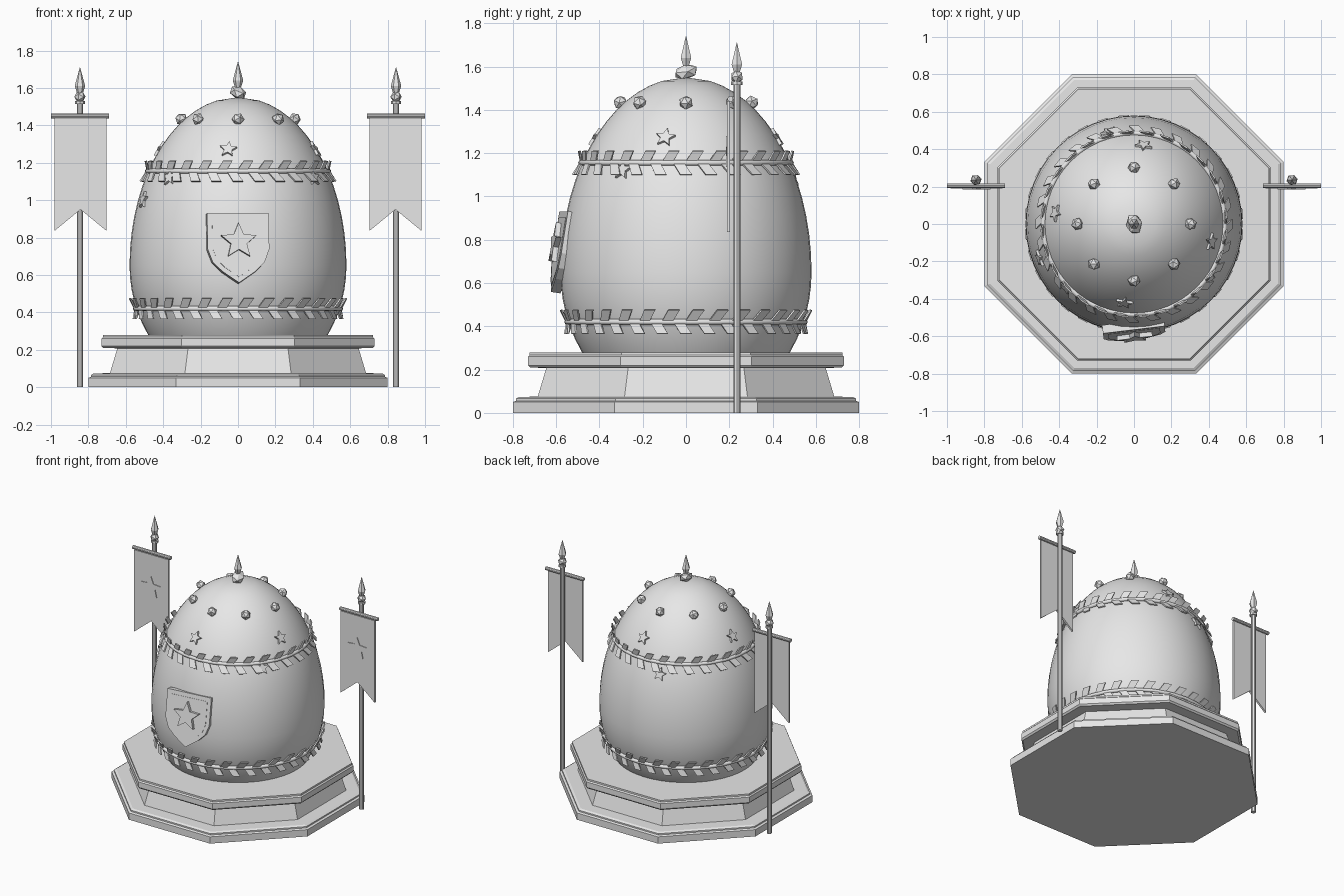
import bpy, bmesh, math, random
from mathutils import Vector, Matrix

random.seed(4)
cube = bpy.data.objects.get("Cube")
if cube:
    bpy.data.objects.remove(cube, do_unlink=True)

GREY = (0.8, 0.8, 0.8, 1)
stone = bpy.data.materials.new("plain_grey")
stone.use_nodes = True
stone.diffuse_color = GREY
stone.node_tree.nodes["Principled BSDF"].inputs["Base Color"].default_value = GREY

EGG_Z, EGG_R, EGG_UP, EGG_DOWN = 0.65, 0.58, 0.9, 0.66


def finish(name, bm, smooth=False):
    bmesh.ops.recalc_face_normals(bm, faces=bm.faces)
    mesh = bpy.data.meshes.new(name)
    bm.to_mesh(mesh)
    bm.free()
    mesh.materials.append(stone)
    for p in mesh.polygons:
        p.use_smooth = smooth
    ob = bpy.data.objects.new(name, mesh)
    bpy.context.collection.objects.link(ob)
    return ob


def lathe(name, profile, sides, place=(0, 0, 0), turn=0.0, smooth=False):
    """Stack rings of (radius, height) and close both ends."""
    bm = bmesh.new()
    rings = []
    for r, z in profile:
        angles = [turn + math.tau * i / sides for i in range(sides)]
        rings.append([bm.verts.new((r * math.cos(a), r * math.sin(a), z)) for a in angles])
    for low, high in zip(rings, rings[1:]):
        for i in range(sides):
            j = (i + 1) % sides
            bm.faces.new((low[i], low[j], high[j], high[i]))
    bm.faces.new(rings[0])
    bm.faces.new(rings[-1])
    bmesh.ops.remove_doubles(bm, verts=bm.verts, dist=0.0001)
    ob = finish(name, bm, smooth)
    ob.location = place
    return ob


def plate(name, points, thick, place, normal, spin=0.0):
    """Flat outline centred on place, facing along normal."""
    bm = bmesh.new()
    face = bm.faces.new([bm.verts.new((x, y, -thick / 2)) for x, y in points])
    made = bmesh.ops.extrude_face_region(bm, geom=[face])["geom"]
    verts = [v for v in made if isinstance(v, bmesh.types.BMVert)]
    bmesh.ops.translate(bm, verts=verts, vec=(0, 0, thick))
    ob = finish(name, bm)
    facing = Vector(normal).to_track_quat('Z', 'Y').to_matrix().to_4x4()
    ob.matrix_world = Matrix.Translation(place) @ facing @ Matrix.Rotation(spin, 4, 'Z')
    return ob


def gem(name, radius, place, scale=(1, 1, 1), turn=0.0):
    bm = bmesh.new()
    bmesh.ops.create_icosphere(bm, subdivisions=1, radius=radius)
    ob = finish(name, bm)
    ob.location, ob.scale, ob.rotation_euler = place, scale, (turn, turn, turn)
    return ob


def star_points(radius):
    return [(r * math.cos(a), r * math.sin(a)) for i in range(10)
            for r, a in [((radius, radius * 0.45)[i % 2], math.pi / 2 + i * math.pi / 5)]]


def egg_radius(z):
    t = (z - EGG_Z) / (EGG_UP if z > EGG_Z else EGG_DOWN)
    return EGG_R * math.sqrt(max(0.0, 1 - t * t))


def egg_point(angle, z):
    """Point on the egg and its outward normal."""
    half = EGG_UP if z > EGG_Z else EGG_DOWN
    c, s, r = math.cos(angle), math.sin(angle), egg_radius(z)
    normal = Vector((r * c / EGG_R**2, r * s / EGG_R**2, (z - EGG_Z) / half**2))
    return Vector((r * c, r * s, z)), normal.normalized()


# Eight-sided pedestal with bevelled slabs
octagon = 1 / math.cos(math.pi / 8)
steps = [(0.8, 0), (0.8, 0.05), (0.785, 0.056), (0.785, 0.066), (0.77, 0.074), (0.685, 0.075),
         (0.645, 0.208), (0.72, 0.209), (0.73, 0.22), (0.73, 0.26), (0.722, 0.268), (0.722, 0.28)]
lathe("pedestal", [(r * octagon, z) for r, z in steps], 8, turn=math.pi / 8)

# Egg body
rings = []
for i in range(1, 32):
    a = math.pi * i / 32
    half = EGG_UP if a > math.pi / 2 else EGG_DOWN
    rings.append((EGG_R * math.sin(a), EGG_Z - half * math.cos(a)))
rings = [p for p in rings if p[1] > 0.1]
lathe("egg_body", rings[:-1] + [(0.0, EGG_Z + EGG_UP)], 48, smooth=True)


# Bands with a row of slanted leaves above and below
def leaf_band(label, z, count):
    radius = egg_radius(z) + 0.005
    tube = [(radius + 0.013 * math.cos(a), z + 0.013 * math.sin(a))
            for a in [math.tau * i / 8 for i in range(9)]]
    bm = bmesh.new()
    seed = [bm.verts.new((r, 0, h)) for r, h in tube[:-1]]
    edges = [bm.edges.new((seed[i], seed[(i + 1) % 8])) for i in range(8)]
    bmesh.ops.spin(bm, geom=seed + edges, axis=(0, 0, 1), cent=(0, 0, 0),
                   angle=math.tau, steps=64, use_merge=True)
    bmesh.ops.remove_doubles(bm, verts=bm.verts, dist=0.0001)
    finish(label + "_band", bm, True)

    bm = bmesh.new()
    for side in (1, -1):
        for i in range(count):
            start = math.tau * (i + (0.5 if side < 0 else 0)) / count
            corners = []
            for along, up in ((0, 0.008), (0.05, 0.008), (0.08, 0.055), (0.03, 0.055)):
                h = z + side * up
                r = max(egg_radius(h), radius - 0.01) + 0.008 + 0.25 * up
                a = start + along / radius
                corners.append(bm.verts.new((r * math.cos(a), r * math.sin(a), h)))
            bm.faces.new(corners)
    leaves = finish(label + "_leaves", bm)
    solid = leaves.modifiers.new("thickness", 'SOLIDIFY')
    solid.thickness, solid.offset = 0.008, 0


leaf_band("lower", 0.42, 32)
leaf_band("upper", 1.155, 28)

# Studs round the crown
for i in range(8):
    a = math.tau * i / 8
    gem("crown_stud", 0.034, (0.303 * math.cos(a), 0.303 * math.sin(a), 1.433), turn=0.5 + a)

# Small stars scattered on the shell
for degrees, z in ((-97, 1.27), (-13, 1.27), (83, 1.27), (172, 1.27), (105, 1.08),
                   (-36, 1.12), (-137, 1.12), (-160, 1.0)):
    spot, normal = egg_point(math.radians(degrees), z)
    plate("shell_star", star_points(0.048), 0.024, spot, normal, random.uniform(-0.15, 0.15))

# Shield with raised panel and star
facing = Vector((0.12, -1, 0.16)).normalized()
middle = Vector((0, -0.572, 0.745))
half = [(0.166, 0.185), (0.166, -0.01), (0.14, -0.08), (0.09, -0.13)]
outline = half + [(0, -0.192)] + [(-x, y) for x, y in reversed(half)]
plate("shield", outline, 0.045, middle, facing)
plate("shield_panel", [(x * 0.84, y * 0.84) for x, y in outline], 0.006, middle + facing * 0.022, facing)
plate("shield_star", star_points(0.1), 0.03, middle + facing * 0.03 + Vector((0, 0, 0.03)), facing)

# Finial on the crown
SPEAR = [(0.011, 0), (0.028, 0.05), (0.001, 0.15)]
gem("finial_knob", 0.055, (0, 0, 1.575), (0.85, 1.1, 0.62), 0.3)
lathe("finial_spear", SPEAR, 6, (0, 0, 1.59))

# Banner poles on both sides
front = (0, -1, 0)
flag = [(-0.14, 0.3), (-0.14, -0.305), (0, -0.19), (0.14, -0.305), (0.14, 0.3)]
for side, label in ((1, "left"), (-1, "right")):
    x = 0.845 * side
    lathe(label + "_pole", [(0.017, 0), (0.017, 1.55)], 10, (x, 0.235, 0), smooth=False)
    lathe(label + "_pole_collar", [(0.026, 1.515), (0.026, 1.53)], 8, (x, 0.235, 0))
    gem(label + "_pole_knob", 0.031, (x, 0.235, 1.553), turn=0.4)
    lathe(label + "_pole_spear", SPEAR, 6, (x, 0.235, 1.56))
    bar = lathe(label + "_crossbar", [(0.013, -0.155), (0.013, 0.155)], 10, (x, 0.205, 1.45))
    bar.rotation_euler = (0, math.pi / 2, 0)
    x = 0.842 * side
    plate(label + "_banner", flag, 0.014, (x, 0.197, 1.14), front)
    plate(label + "_banner_star", star_points(0.08), 0.008, (x, 0.189, 1.2), front)
